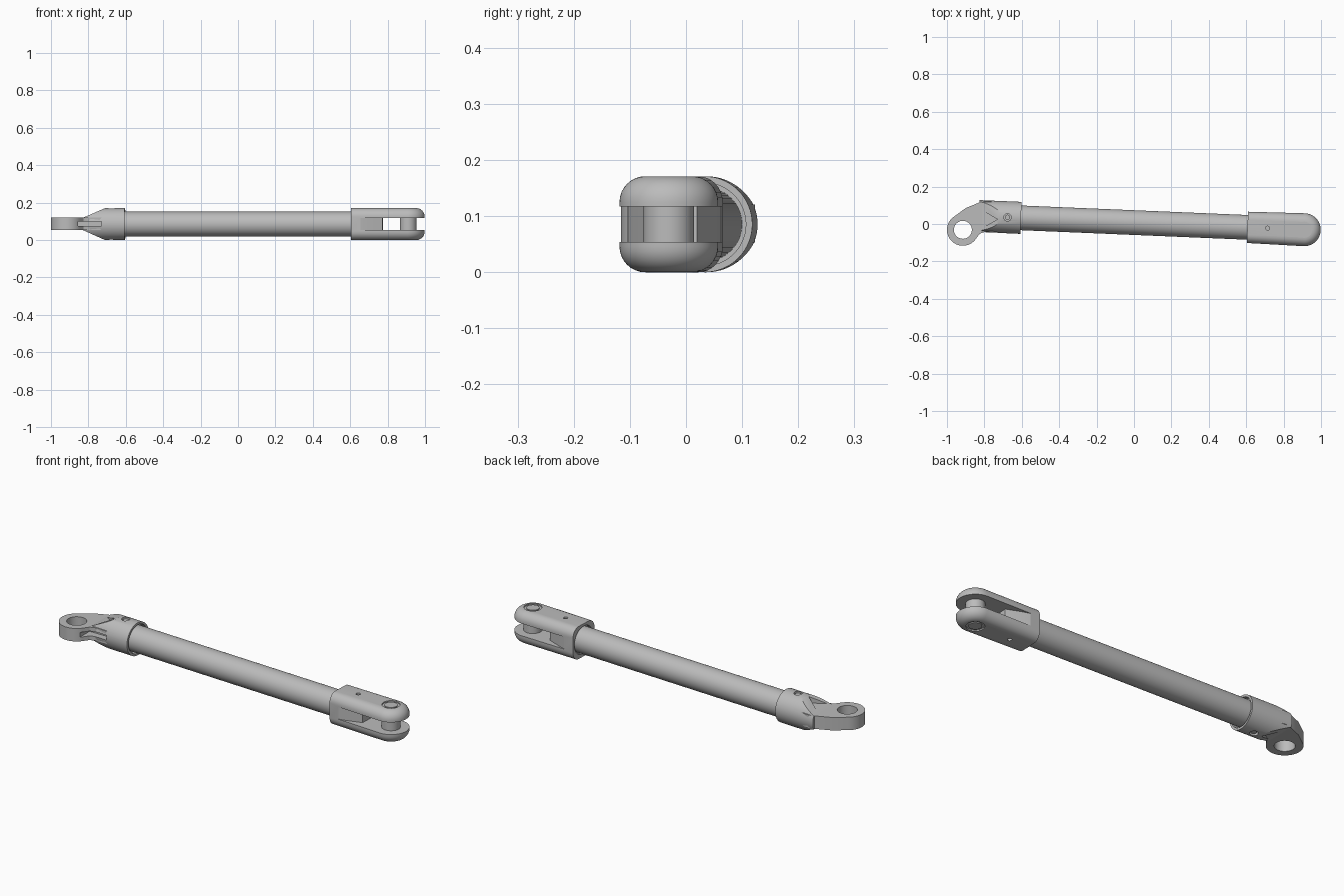
import bpy, bmesh
from math import sin, cos, pi, radians
from mathutils import Matrix

old = bpy.data.objects.get("Cube")
if old:
    bpy.data.objects.remove(old, do_unlink=True)

steel = bpy.data.materials.new("grey steel")
steel.use_nodes = True
GREY = (0.5, 0.5, 0.5, 1)
steel.diffuse_color = GREY
steel.node_tree.nodes["Principled BSDF"].inputs["Base Color"].default_value = GREY

MID = 0.0855                    # height of the rod axis
TILT = Matrix.Translation((0, 0.0075, MID)) @ Matrix.Rotation(radians(-2.4), 4, 'Z')
PIN_X = 0.911
EYE = (-0.915, -0.031)


def arc(cx, cy, r, a0=0, a1=360, n=48):
    """Points on an arc; a full circle leaves out the repeated end point."""
    steps = n if a1 - a0 == 360 else n - 1
    return [(cx + r * cos(radians(a0 + (a1 - a0) * i / steps)),
             cy + r * sin(radians(a0 + (a1 - a0) * i / steps))) for i in range(n)]


def loft(name, rings, frame=Matrix()):
    """Closed solid through rings of 3D points."""
    bm = bmesh.new()
    loops = [[bm.verts.new(frame @ Matrix.Translation(p).translation) for p in ring] for ring in rings]
    n = len(loops[0])
    for a, b in zip(loops, loops[1:]):
        for i in range(n):
            bm.faces.new((a[i], a[(i + 1) % n], b[(i + 1) % n], b[i]))
    bm.faces.new(loops[0])
    bm.faces.new(loops[-1])
    bmesh.ops.recalc_face_normals(bm, faces=bm.faces)
    mesh = bpy.data.meshes.new(name)
    bm.to_mesh(mesh)
    bm.free()
    mesh.materials.append(steel)
    ob = bpy.data.objects.new(name, mesh)
    bpy.context.collection.objects.link(ob)
    return ob


def prism(name, pts, lo, hi, axis='Z', frame=Matrix()):
    """Outline pushed along an axis: XY along Z, YZ along X or XZ along Y."""
    place = {'Z': lambda a, b, t: (a, b, t),
             'X': lambda a, b, t: (t, a, b),
             'Y': lambda a, b, t: (a, t, b)}[axis]
    return loft(name, [[place(a, b, t) for a, b in pts] for t in (lo, hi)], frame)


def activate(ob):
    bpy.ops.object.select_all(action='DESELECT')
    ob.select_set(True)
    bpy.context.view_layer.objects.active = ob


def carve(ob, cutters, op='DIFFERENCE'):
    activate(ob)
    for c in cutters:
        c.hide_render = True
        mod = ob.modifiers.new("carve", 'BOOLEAN')
        mod.operation, mod.solver, mod.object = op, 'EXACT', c
        bpy.ops.object.modifier_apply(modifier=mod.name)
        bpy.data.objects.remove(c, do_unlink=True)


def box(name, x0, x1, y0, y1, z0, z1):
    return prism(name, [(x0, y0), (x1, y0), (x1, y1), (x0, y1)], z0, z1)


parts = []

# Main tube
parts.append(prism("main_tube", arc(0, 0, 0.066, n=64), -0.64, 0.64, 'X', TILT))

# Clevis: rounded fork body, lofted with a quarter-round top and bottom edge
R, ROUND, STEPS = 0.088, 0.046, 8
profile = [(ROUND * (1 - sin(pi / 2 * i / STEPS)),
            -MID + ROUND * (1 - cos(pi / 2 * i / STEPS))) for i in range(STEPS + 1)]
profile += [(o, -z) for o, z in reversed(profile)]
rings = []
for o, z in profile:
    outline = [(0.607, -(R - o) * 0.95)] + arc(PIN_X, 0, R - o, -90, 90, 32) + [(0.607, (R - o) * 0.95)]
    rings.append([(x, y, z) for x, y in outline])
clevis = loft("clevis_fork", rings, TILT)
half = [(0.66, 0.12), (0.66, 0.083), (0.70, 0.072), (0.775, 0.045)]
slot = half + [(x, -y) for x, y in reversed(half)] + [(1.1, -0.12), (1.1, 0.12)]
cutters = [prism("slot_cutter", slot, -0.032, 0.032, 'Z', TILT),
           prism("bore_cutter", arc(0, 0, 0.073), 0.59, 0.625, 'X', TILT)]
for s in (-1, 1):
    cutters.append(prism("pin_seat_cutter", arc(PIN_X, 0, 0.043), s * 0.079, s * 0.1, 'Z', TILT))
    cutters.append(prism("rivet_hole_cutter", arc(0.715, 0, 0.011, n=16), s * 0.07, s * 0.1, 'Z', TILT))
carve(clevis, cutters)
parts.append(clevis)

# Clevis pin: thick spacer between the prongs and a slimmer core
parts.append(prism("pin_spacer", arc(PIN_X, 0, 0.045), -0.034, 0.034, 'Z', TILT))
parts.append(prism("pin_core", arc(PIN_X, 0, 0.031), -0.084, 0.084, 'Z', TILT))

# Socket: cylinder pared down to the eye plate by a wedge profile
socket = prism("elbow_socket", arc(0, 0, MID, n=64), -0.83, -0.605, 'X', TILT)
wedge = [(-0.59, -0.1), (-0.59, 0.3), (-0.71, 0.3), (-0.71, 0.171),
         (-0.84, 0.115), (-0.84, 0.058), (-0.71, 0), (-0.71, -0.1)]
carve(socket, [prism("wedge_cutter", wedge, -0.3, 0.3, 'Y')], 'INTERSECT')
triangle = [(-0.815, 0.075), (-0.81, -0.02), (-0.73, 0.025)]
cutters = [prism("bore_cutter", arc(0, 0, 0.074), -0.63, -0.59, 'X', TILT),
           box("groove_cutter", -0.855, -0.73, -0.13, -0.01, 0.075, 0.1)]
for s in (-1, 1):
    cutters.append(prism("pocket_cutter", triangle, MID + s * 0.043, MID + s * 0.1))
    cutters.append(prism("screw_hole_cutter", arc(-0.677, 0, 0.02, n=24), s * 0.068, s * 0.1, 'Z', TILT))
carve(socket, cutters)
parts.append(socket)

# Set screws, sunk in the socket
for side, s in (("upper", 1), ("lower", -1)):
    parts.append(prism(side + "_set_screw", arc(-0.677, 0, 0.014, n=24), s * 0.06, s * 0.079, 'Z', TILT))

# Eye plate: round lug with a bent arm running into the socket
arm = [(-0.825, -0.052), (-0.79, -0.04), (-0.74, -0.044), (-0.70, -0.03), (-0.70, 0.10),
       (-0.75, 0.117), (-0.79, 0.123), (-0.82, 0.118), (-0.90, 0.085)]
plate = prism("eye_plate", arc(*EYE, 0.085, 130, 325, 40) + arm, 0.053, 0.121)
carve(plate, [prism("eye_hole_cutter", arc(*EYE, 0.048), 0, 0.2),
              box("groove_cutter", -0.855, -0.73, -0.13, -0.01, 0.075, 0.1)])
parts.append(plate)

for ob in parts:
    activate(ob)
    bpy.ops.object.shade_smooth_by_angle(angle=radians(30))
